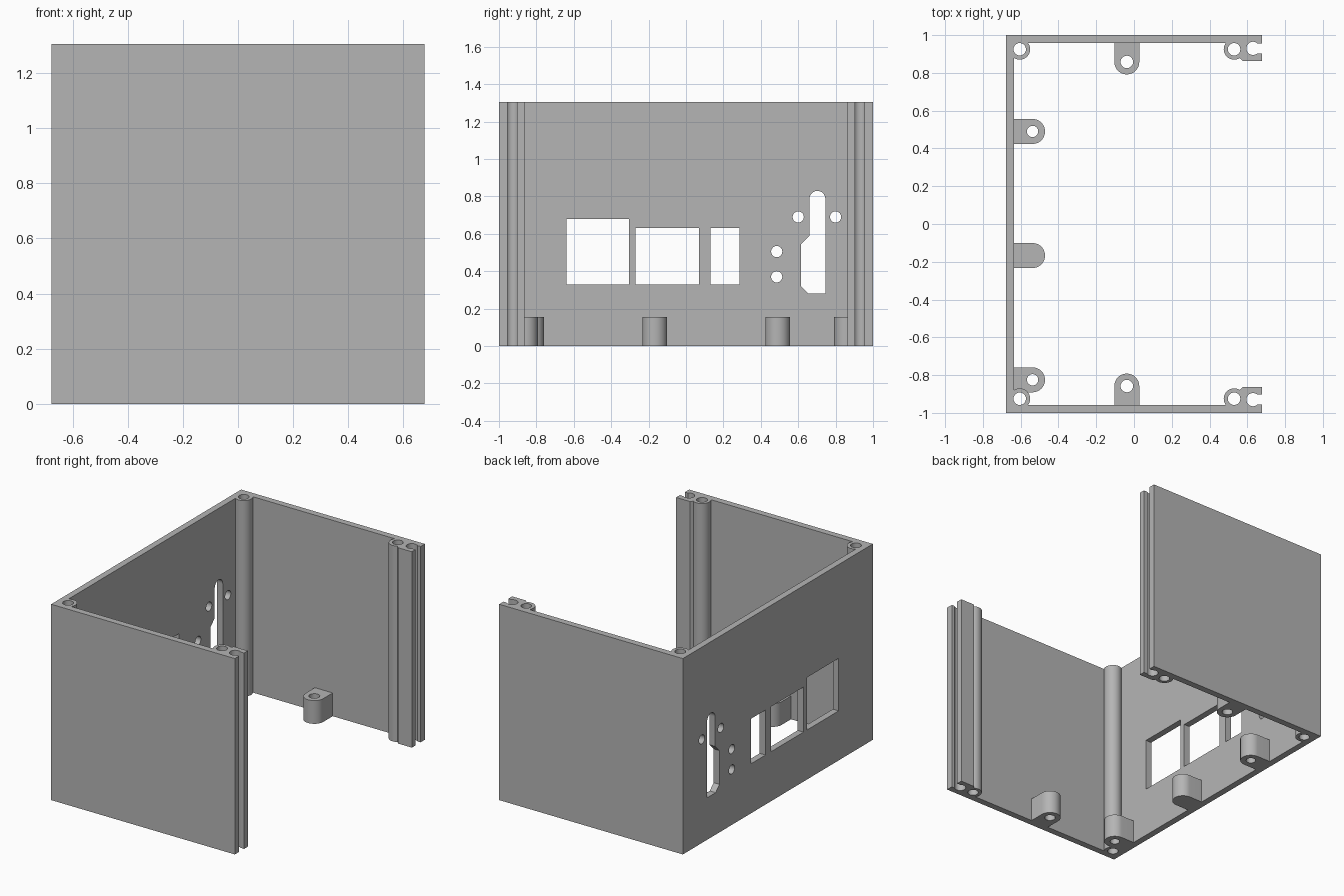
import bpy
import bmesh
from math import radians, sin, cos, pi

cube = bpy.data.objects.get("Cube")
if cube:
    bpy.data.objects.remove(cube, do_unlink=True)

HEIGHT, LUG_H = 1.305, 0.155
X0, X1, WALL = -0.677, 0.677, 0.043
HOLE, POST, LUG = 0.033, 0.055, 0.066

grey = bpy.data.materials.new("plain grey")
grey.use_nodes = True
grey.diffuse_color = (0.46, 0.46, 0.46, 1)
grey.node_tree.nodes["Principled BSDF"].inputs["Base Color"].default_value = (0.46, 0.46, 0.46, 1)


def arc(cx, cy, r, start, end, n):
    """Points along an arc, angles in degrees."""
    angles = [radians(start + (end - start) * i / n) for i in range(n + 1)]
    return [(cx + r * cos(a), cy + r * sin(a)) for a in angles]


def circle(cx, cy, r, n=32):
    return arc(cx, cy, r, 0, 360, n)[:-1]


def box(a0, a1, b0, b1):
    return [(a0, b0), (a1, b0), (a1, b1), (a0, b1)]


def prism(name, outline, lo, hi, axis="z"):
    """Extrude an (x, y) outline along z, or a (y, z) outline along x."""
    bm = bmesh.new()
    place = (lambda p: (p[0], p[1], lo)) if axis == "z" else (lambda p: (lo, p[0], p[1]))
    face = bm.faces.new([bm.verts.new(place(p)) for p in outline])
    ext = bmesh.ops.extrude_face_region(bm, geom=[face])
    verts = [v for v in ext["geom"] if isinstance(v, bmesh.types.BMVert)]
    shift = (0, 0, hi - lo) if axis == "z" else (hi - lo, 0, 0)
    bmesh.ops.translate(bm, verts=verts, vec=shift)
    bmesh.ops.recalc_face_normals(bm, faces=bm.faces)
    mesh = bpy.data.meshes.new(name)
    bm.to_mesh(mesh)
    bm.free()
    mesh.materials.append(grey)
    obj = bpy.data.objects.new(name, mesh)
    bpy.context.collection.objects.link(obj)
    return obj


def combine(tool, operation):
    """Merge a part into the enclosure, or cut it away."""
    tool.hide_render = True
    mod = enclosure.modifiers.new(tool.name, "BOOLEAN")
    mod.operation, mod.solver, mod.object = operation, "EXACT", tool
    bpy.context.view_layer.objects.active = enclosure
    bpy.ops.object.modifier_apply(modifier=mod.name)
    bpy.data.objects.remove(tool, do_unlink=True)


# Three-walled shell, open on the +x side
inner = 1 - WALL
enclosure = prism("enclosure", [
    (X0, -1), (X1, -1), (X1, -inner), (X0 + WALL, -inner),
    (X0 + WALL, inner), (X1, inner), (X1, 1), (X0, 1)], 0, HEIGHT)

parts, cutters = [], []


def drill(x, y, top):
    cutters.append(prism("screw_hole", circle(x, y, HOLE), -0.1, top + 0.1))


for s in (-1, 1):
    # Corner post and end post
    for x in (-0.605, 0.53):
        parts.append(prism("screw_post", circle(x, s * 0.925, POST), 0, HEIGHT))
        drill(x, s * 0.925, HEIGHT)
    # Slotted rail at the open end
    rail = [(0.56, 0.98), (0.56, 0.88), (0.575, 0.863), (X1, 0.863), (X1, 0.98)]
    parts.append(prism("slot_rail", [(x, s * y) for x, y in rail], 0, HEIGHT))
    cutters.append(prism("rail_bore", circle(0.63, s * 0.93, 0.035), -0.1, HEIGHT + 0.1))
    lo, hi = sorted((s * 0.903, s * 0.955))
    cutters.append(prism("rail_slot", box(0.63, 0.8, lo, hi), -0.1, HEIGHT + 0.1))
    # Side lug at the foot of the wall
    lug = arc(-0.038, 0.858, LUG, 0, -180, 24) + [(-0.038 - LUG, 0.98), (-0.038 + LUG, 0.98)]
    parts.append(prism("side_lug", [(x, s * y) for x, y in lug], 0, LUG_H))
    drill(-0.038, s * 0.858, LUG_H)

# Lugs on the port wall; the middle one is solid
for y, bored in ((0.49, True), (-0.167, False), (-0.825, True)):
    lug = arc(-0.537, y, LUG, -90, 90, 24) + [(X0 + 0.02, y + LUG), (X0 + 0.02, y - LUG)]
    parts.append(prism("wall_lug", lug, 0, LUG_H))
    if bored:
        cutters.append(prism("lug_hole", circle(-0.537, y, 0.03), -0.1, LUG_H + 0.05))

# Port openings through the -x wall
ports = [box(-0.64, -0.305, 0.33, 0.68), box(-0.27, 0.07, 0.33, 0.63), box(0.13, 0.285, 0.33, 0.63)]
ports += [circle(y, z, 0.03, 24) for y, z in ((0.485, 0.505), (0.485, 0.37), (0.6, 0.69), (0.8, 0.69))]
ports.append([(0.615, 0.545), (0.615, 0.32), (0.655, 0.28), (0.745, 0.28)]
             + arc(0.7025, 0.787, 0.0425, 0, 180, 16) + [(0.66, 0.59)])
for outline in ports:
    cutters.append(prism("port_cutter", outline, X0 - 0.1, X0 + WALL + 0.02, "x"))

for part in parts:
    combine(part, "UNION")
for cutter in cutters:
    combine(cutter, "DIFFERENCE")

# Smooth the round posts and bores, keep the edges crisp
bpy.ops.object.select_all(action="DESELECT")
enclosure.select_set(True)
bpy.context.view_layer.objects.active = enclosure
bpy.ops.object.shade_smooth_by_angle(angle=radians(30))
